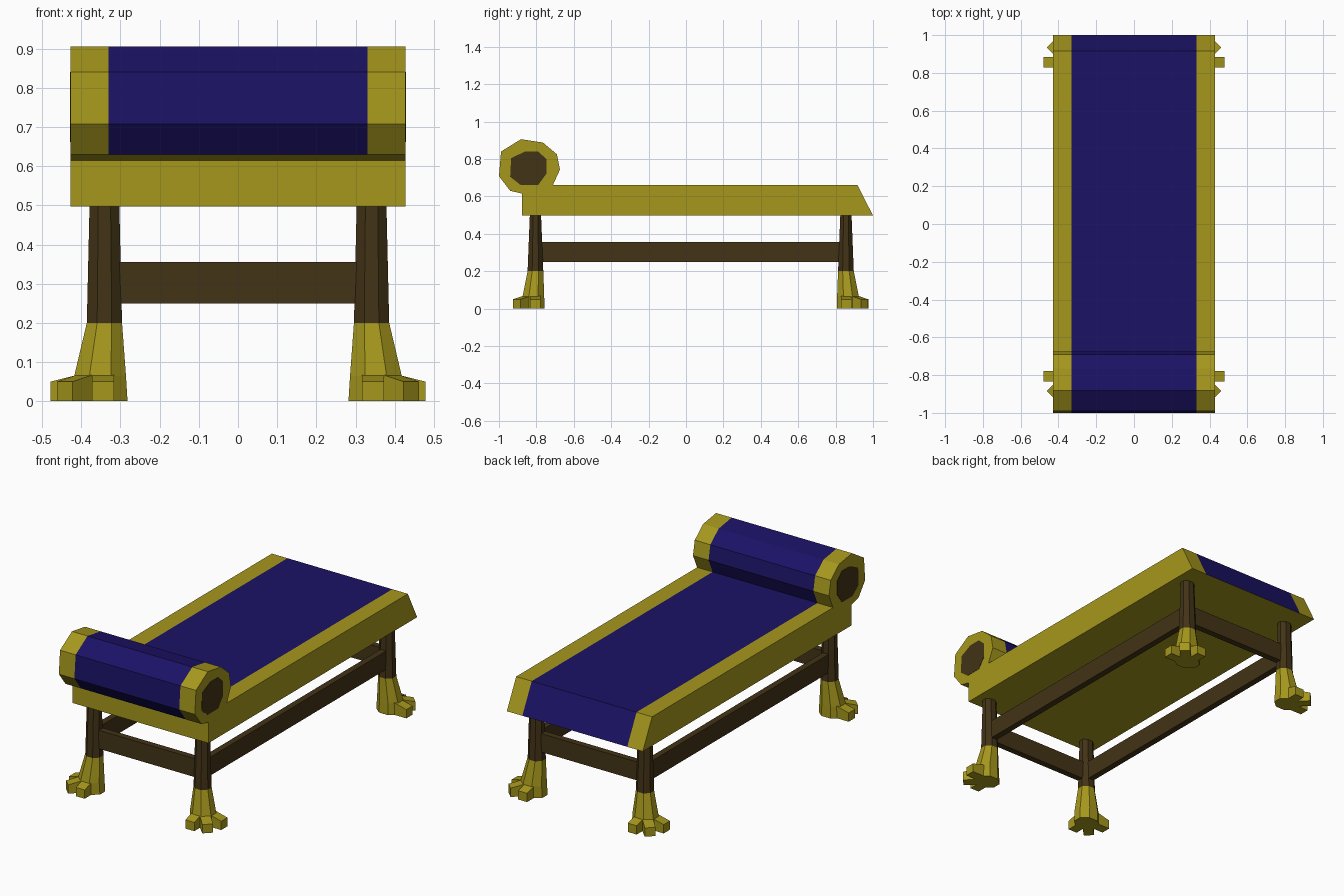
import bpy, bmesh
from math import cos, sin, pi, radians

if "Cube" in bpy.data.objects:
    bpy.data.objects.remove(bpy.data.objects["Cube"])


def material(name, rgb):
    m = bpy.data.materials.new(name)
    m.diffuse_color = (*rgb, 1)
    m.use_nodes = True
    m.node_tree.nodes["Principled BSDF"].inputs["Base Color"].default_value = m.diffuse_color
    return m


GOLD = material("gold", (0.38, 0.31, 0.012))
BLUE = material("blue", (0.011, 0.006, 0.13))
WOOD = material("dark_wood", (0.055, 0.033, 0.008))


def finish(bm, name, mats):
    bmesh.ops.recalc_face_normals(bm, faces=bm.faces)
    me = bpy.data.meshes.new(name)
    bm.to_mesh(me)
    bm.free()
    for m in mats:
        me.materials.append(m)
    ob = bpy.data.objects.new(name, me)
    bpy.context.collection.objects.link(ob)
    return ob


def loft(bm, rings):
    """Skin a list of equal-length rings and cap both ends."""
    vs = [[bm.verts.new(p) for p in r] for r in rings]
    n = len(vs[0])
    skin = []
    for a, b in zip(vs, vs[1:]):
        skin.append([bm.faces.new((a[i], a[(i + 1) % n], b[(i + 1) % n], b[i]))
                     for i in range(n)])
    bm.faces.new(vs[0])
    bm.faces.new(vs[-1])
    return skin


def box(name, x0, x1, y0, y1, z0, z1, mat):
    bm = bmesh.new()
    loft(bm, [[(x0, y0, z), (x1, y0, z), (x1, y1, z), (x0, y1, z)] for z in (z0, z1)])
    return finish(bm, name, [mat])


# Mattress with rolled headrest: side profile swept across x, blue middle band
profile = [(-0.877, 0.497), (1.0, 0.497), (0.916, 0.662), (-0.711, 0.662),
           (-0.674, 0.743), (-0.69, 0.825), (-0.765, 0.888), (-0.882, 0.906),
           (-0.989, 0.84), (-1.0, 0.708), (-0.94, 0.63), (-0.877, 0.615)]
bm = bmesh.new()
skin = loft(bm, [[(x, y, z) for y, z in profile] for x in (-0.428, -0.33, 0.33, 0.428)])
for i in range(1, 10):
    skin[1][i].material_index = 1
finish(bm, "mattress_with_headrest", [GOLD, BLUE])

# Dark end discs of the headrest roll
disc = [(-0.86, 0.84), (-0.79, 0.84), (-0.747, 0.80), (-0.747, 0.72),
        (-0.79, 0.662), (-0.885, 0.662), (-0.94, 0.705), (-0.935, 0.805)]
for side, sx in (("left", -1), ("right", 1)):
    bm = bmesh.new()
    loft(bm, [[(sx * x, y, z) for y, z in disc] for x in (0.42, 0.4295)])
    finish(bm, side + "_headrest_disc", [WOOD])

# Legs with clawed feet, mirrored to the four corners
LEG_X, FRONT_Y, BACK_Y = 0.341, -0.805, 0.855


def octagon(cx, cy, z, hx, hy, sx, sy, off=0.0):
    k = 1 / cos(pi / 8)
    return [(cx + sx * (off + hx * k * cos((i + 0.5) * pi / 4)),
             cy + sy * (off + hy * k * sin((i + 0.5) * pi / 4)), z) for i in range(8)]


for sx, side in ((-1, "left"), (1, "right")):
    for sy, end, cy in ((-1, "front", FRONT_Y), (1, "back", BACK_Y)):
        cx = sx * LEG_X
        bm = bmesh.new()
        loft(bm, [octagon(cx, cy, 0.2, 0.045, 0.042, sx, sy),
                  octagon(cx, cy, 0.5, 0.038, 0.03, sx, sy)])
        finish(bm, f"{end}_{side}_leg", [WOOD])

        bm = bmesh.new()
        loft(bm, [octagon(cx, cy, 0.0, 0.069, 0.058, sx, sy, 0.01),
                  octagon(cx, cy, 0.065, 0.066, 0.058, sx, sy, 0.011),
                  octagon(cx, cy, 0.2, 0.045, 0.042, sx, sy)])
        # three toes: sideways, diagonal and lengthways
        for ang, reach in ((0, 0.134), (45, 0.138), (90, 0.119)):
            c, s = cos(radians(ang)), sin(radians(ang))
            rings = []
            for d, h in ((0.03, 0.076), (reach, 0.05)):
                ring = []
                for w, z in ((-0.028, 0), (0.028, 0), (0.028, h), (-0.028, h)):
                    ring.append((cx + sx * (0.004 + d * c - w * s),
                                 cy + sy * (0.004 + d * s + w * c) - sy * 0.002, z))
                rings.append(ring)
            loft(bm, rings)
        finish(bm, f"{end}_{side}_clawed_foot", [GOLD])

# Stretcher rails between the legs
T = 0.018
for side, x in (("left", -LEG_X), ("right", LEG_X)):
    box(side + "_rail", x - T, x + T, FRONT_Y + 0.03, BACK_Y - 0.03, 0.25, 0.355, WOOD)
for end, y in (("front", FRONT_Y), ("back", BACK_Y)):
    box(end + "_rail", -LEG_X + 0.03, LEG_X - 0.03, y - T, y + T, 0.25, 0.355, WOOD)
